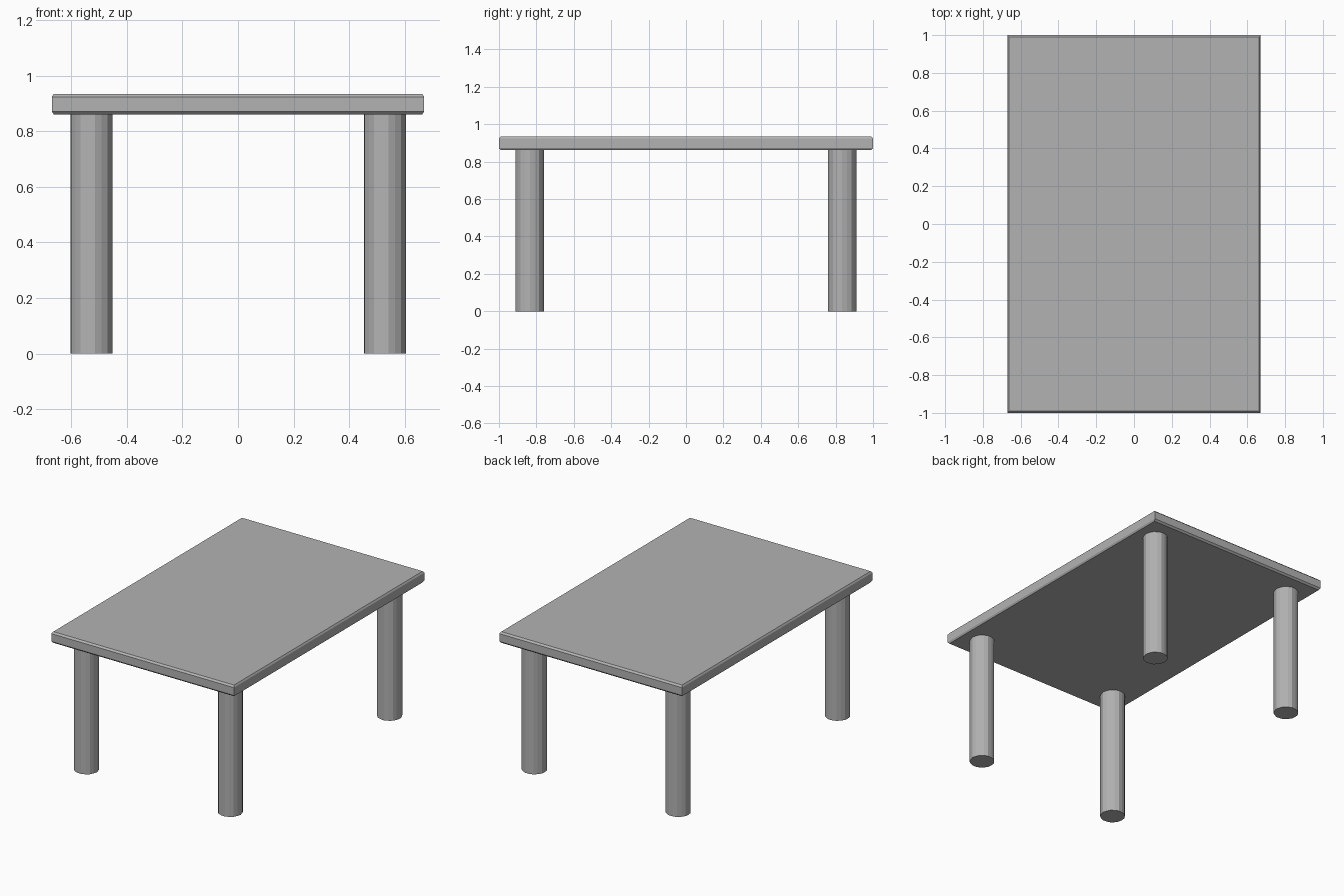
import bpy
import bmesh
import math

cube = bpy.data.objects.get("Cube")
if cube:
    bpy.data.objects.remove(cube, do_unlink=True)

grey = bpy.data.materials.new("plain grey")
grey.use_nodes = True
grey.diffuse_color = (0.45, 0.45, 0.45, 1)
grey.node_tree.nodes["Principled BSDF"].inputs["Base Color"].default_value = grey.diffuse_color


def loft(name, rings):
    """Skin a stack of matching closed rings and cap both ends."""
    bm = bmesh.new()
    loops = [[bm.verts.new(p) for p in ring] for ring in rings]
    count = len(loops[0])
    for low, high in zip(loops, loops[1:]):
        for i in range(count):
            j = (i + 1) % count
            bm.faces.new((low[i], low[j], high[j], high[i]))
    bm.faces.new(loops[0][::-1])
    bm.faces.new(loops[-1])
    bmesh.ops.recalc_face_normals(bm, faces=bm.faces)
    mesh = bpy.data.meshes.new(name)
    bm.to_mesh(mesh)
    bm.free()
    mesh.materials.append(grey)
    obj = bpy.data.objects.new(name, mesh)
    bpy.context.collection.objects.link(obj)
    return obj


def rectangle(x, y, z):
    return [(-x, -y, z), (x, -y, z), (x, y, z), (-x, y, z)]


# Tabletop: thin slab with small chamfers above and below
HALF_X, HALF_Y = 0.67, 1.0
BOTTOM, TOP, CHAMFER = 0.861, 0.935, 0.011
inner = (HALF_X - 0.007, HALF_Y - 0.011)
loft("tabletop", [
    rectangle(*inner, BOTTOM),
    rectangle(HALF_X, HALF_Y, BOTTOM + CHAMFER),
    rectangle(HALF_X, HALF_Y, TOP - CHAMFER),
    rectangle(*inner, TOP),
])

# Legs: straight, faceted columns with faint ridges
SIDES, RADIUS, GROOVE = 18, 0.077, 0.002


def leg_ring(z):
    ring = []
    for i in range(SIDES):
        a = math.tau * i / SIDES
        r = RADIUS - GROOVE * (i % 2)
        ring.append((r * math.cos(a), r * math.sin(a), z))
    return ring


for end, sy in (("front", -1), ("back", 1)):
    for side, sx in (("left", 1), ("right", -1)):
        leg = loft(f"{end}_{side}_leg", [leg_ring(0), leg_ring(BOTTOM)])
        leg.location = (sx * 0.528, sy * 0.835, 0)
